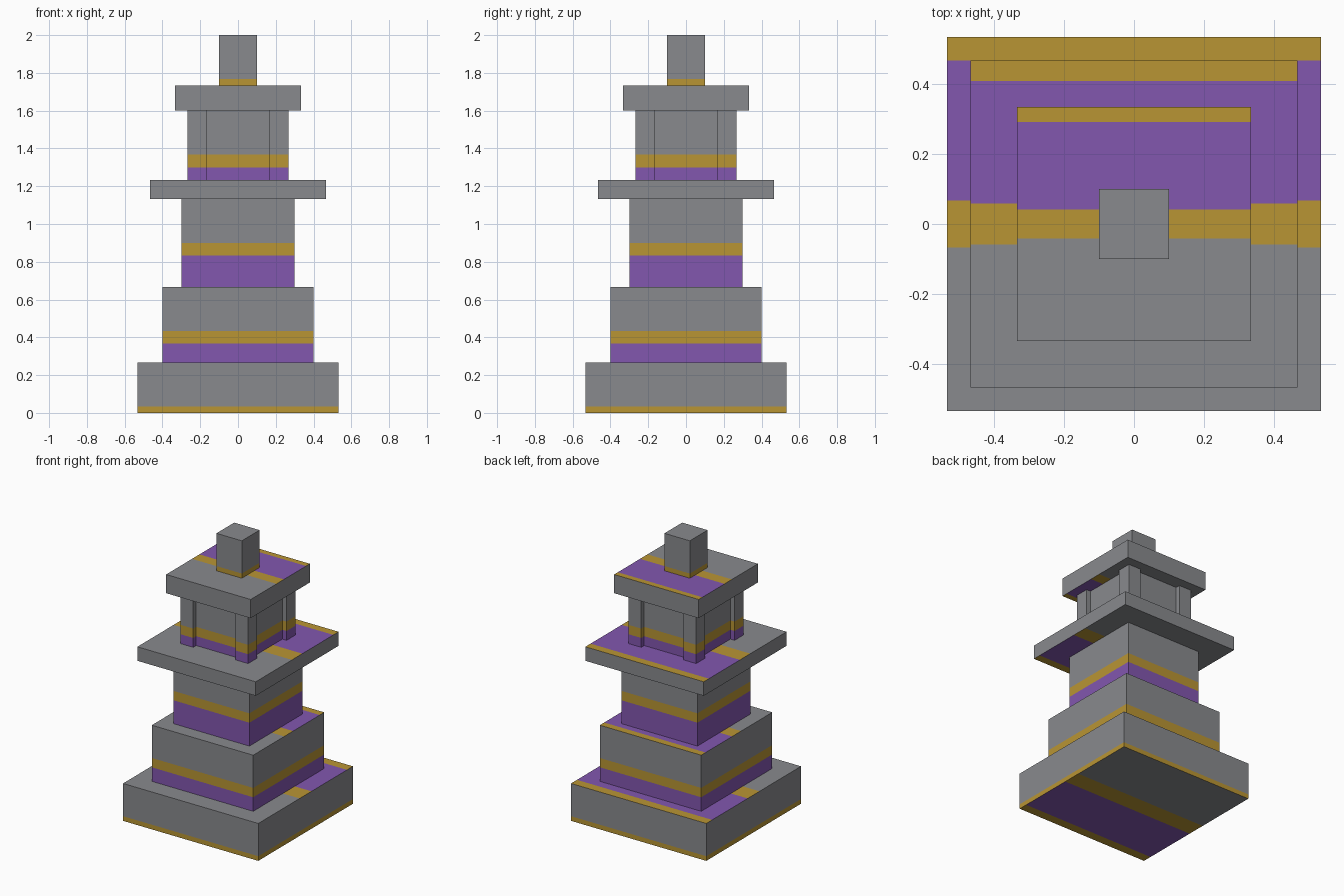
import bpy
import bmesh
from mathutils import Vector

old = bpy.data.objects.get("Cube")
if old:
    bpy.data.objects.remove(old, do_unlink=True)


def make_material(name, rgb):
    mat = bpy.data.materials.new(name)
    mat.use_nodes = True
    mat.diffuse_color = (*rgb, 1)
    mat.node_tree.nodes["Principled BSDF"].inputs["Base Color"].default_value = (*rgb, 1)
    return mat


GREY, PURPLE, GOLD = 0, 1, 2
materials = [
    make_material("stone grey", (0.25, 0.255, 0.27)),
    make_material("purple", (0.225, 0.095, 0.43)),
    make_material("gold", (0.485, 0.300, 0.034)),
]


def cut(bm, pick, co, normal):
    """Cut only the faces chosen by pick along a plane."""
    faces = [f for f in bm.faces if pick(f)]
    geom = set(faces)
    for f in faces:
        geom.update(f.edges)
        geom.update(f.verts)
    bmesh.ops.bisect_plane(bm, geom=list(geom), dist=1e-5, plane_co=co, plane_no=normal)


def block(name, half, z0, z1, purple_to=None, gold_to=None, striped_ends=True, centre=(0, 0)):
    """Square block: purple and gold bands round the sides, striped top and bottom."""
    purple_to = z0 if purple_to is None else purple_to
    gold_to = z0 if gold_to is None else gold_to
    bm = bmesh.new()
    bmesh.ops.create_cube(bm, size=1)
    bmesh.ops.scale(bm, vec=(2 * half, 2 * half, z1 - z0), verts=bm.verts)
    bmesh.ops.translate(bm, vec=(*centre, (z0 + z1) / 2), verts=bm.verts)
    bm.normal_update()

    # Bands round the sides
    for z in (purple_to, gold_to):
        if z0 < z < z1:
            cut(bm, lambda f: abs(f.normal.z) < 0.5, (0, 0, z), (0, 0, 1))
    # Stripes across the ends, proportional to the block's width
    if striped_ends:
        for sign in (1, -1):
            for k in (-1 / 8, 1 / 8, 7 / 8):
                cut(bm, lambda f: f.normal.z * sign > 0.5,
                    (0, sign * k * half, 0), (0, 1, 0))

    bm.normal_update()
    for f in bm.faces:
        c = f.calc_center_median()
        # Box centre avoids bias from extra vertices on shared edges
        zs = [v.co.z for v in f.verts]
        mid_z = (min(zs) + max(zs)) / 2
        if abs(f.normal.z) < 0.5:
            f.material_index = (PURPLE if mid_z < purple_to
                                else GOLD if mid_z < gold_to else GREY)
        elif striped_ends:
            t = c.y / half * (1 if f.normal.z > 0 else -1)
            f.material_index = (GREY if t < -1 / 8 else GOLD if t < 1 / 8
                                else PURPLE if t < 7 / 8 else GOLD)

    mesh = bpy.data.meshes.new(name)
    bm.to_mesh(mesh)
    bm.free()
    for mat in materials:
        mesh.materials.append(mat)
    obj = bpy.data.objects.new(name, mesh)
    bpy.context.collection.objects.link(obj)
    return obj


# Stepped tower body
block("base_plinth", 0.5333, 0.0, 0.2667, gold_to=0.0333)
block("lower_tier", 0.4, 0.2667, 0.6667, 0.3667, 0.4333)
block("tower_shaft", 0.3, 0.6667, 1.1333, 0.8333, 0.9)
block("balcony_slab", 0.4667, 1.1333, 1.2333)

# Upper chamber with corner posts
block("chamber_wall", 0.2333, 1.2333, 1.6, 1.3, 1.3667, striped_ends=False)
for side, sx in (("left", 1), ("right", -1)):
    for end, sy in (("front", -1), ("back", 1)):
        block(f"chamber_post_{end}_{side}", 0.05, 1.2333, 1.6, 1.3, 1.3667,
              striped_ends=False, centre=(sx * 0.2167, sy * 0.2167))

# Roof and finial
block("roof_slab", 0.3333, 1.6, 1.7333)
block("finial", 0.1, 1.7333, 2.0, gold_to=1.7667, striped_ends=False)
